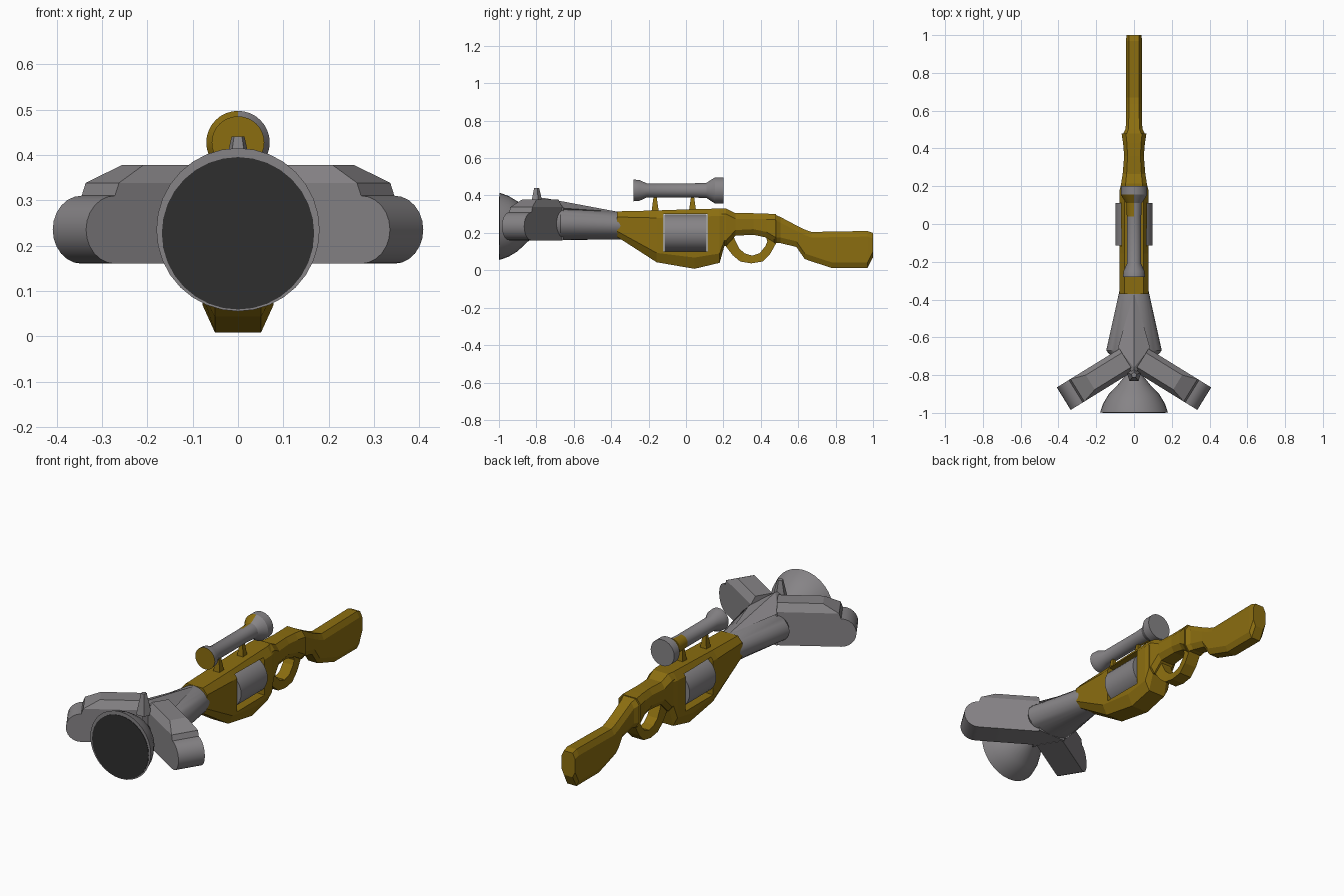
import bpy, bmesh, math
from mathutils import Vector

if "Cube" in bpy.data.objects:
    bpy.data.objects.remove(bpy.data.objects["Cube"])


def material(name, col):
    m = bpy.data.materials.new(name)
    m.diffuse_color = (*col, 1)
    m.use_nodes = True
    m.node_tree.nodes["Principled BSDF"].inputs["Base Color"].default_value = m.diffuse_color
    return m


GOLD = material("dark gold", (0.26, 0.155, 0.005))
GREY = material("warm grey", (0.24, 0.23, 0.24))
DARK = material("charcoal", (0.028, 0.028, 0.028))


def make(name, verts, faces, mats, smooth=False):
    me = bpy.data.meshes.new(name)
    me.from_pydata(verts, [], faces)
    bm = bmesh.new()
    bm.from_mesh(me)
    bmesh.ops.recalc_face_normals(bm, faces=bm.faces)
    bm.to_mesh(me)
    bm.free()
    for m in mats:
        me.materials.append(m)
    if smooth:
        me.shade_smooth()
        me.set_sharp_from_angle(angle=math.radians(30))
    ob = bpy.data.objects.new(name, me)
    bpy.context.collection.objects.link(ob)
    return ob


def loft(name, rings, mat, smooth=False):
    n = len(rings[0])
    verts = [p for r in rings for p in r]
    faces = [tuple(range(n)), tuple(range(len(verts) - n, len(verts)))]
    for i in range(len(rings) - 1):
        for j in range(n):
            k = (j + 1) % n
            faces.append((i * n + j, i * n + k, (i + 1) * n + k, (i + 1) * n + j))
    return make(name, verts, faces, [mat], smooth)


def octagon(y, zb, zt, w, cb=0.03, ct=0.03, inner=0.65):
    """Chamfered box section, bottom to top heights zb..zt, half width w."""
    half = [(w * inner, zb), (w, zb + cb), (w, zt - ct), (w * inner, zt)]
    return [(x, y, z) for x, z in half] + [(-x, y, z) for x, z in reversed(half)]


def ellipse(y, zc, rx, rz, n=32):
    return [(rx * math.cos(2 * math.pi * i / n), y, zc + rz * math.sin(2 * math.pi * i / n))
            for i in range(n)]


def lathe(name, prof, zc, mat, n=32):
    return loft(name, [ellipse(y, zc, r, r, n) for y, r in prof], mat, True)


# Receiver with a window for the drum
receiver = loft("receiver", [
    octagon(-0.37, 0.18, 0.315, 0.076, 0.03, 0.03),
    octagon(-0.157, 0.043, 0.32, 0.078, 0.05, 0.04),
    octagon(0.045, 0.008, 0.327, 0.078, 0.06, 0.04),
    octagon(0.18, 0.04, 0.33, 0.076, 0.05, 0.04),
    octagon(0.205, 0.13, 0.33, 0.07, 0.03, 0.04)], GOLD)
cutter = loft("window_cutter", [
    [(x, y, z) for x, z in ((-0.2, 0.1), (0.2, 0.1), (0.2, 0.3), (-0.2, 0.3))]
    for y in (-0.12, 0.115)], GOLD)
cutter.hide_render = True
cutter.hide_viewport = True
mod = receiver.modifiers.new("window", 'BOOLEAN')
mod.operation = 'DIFFERENCE'
mod.solver = 'EXACT'
mod.object = cutter

# Revolving drum
lathe("drum", [(-0.115, 0.099), (0.11, 0.099)], 0.2, GREY)

# Grip and shoulder stock
loft("grip", [
    octagon(0.19, 0.13, 0.33, 0.068),
    octagon(0.215, 0.13, 0.33, 0.068),
    octagon(0.265, 0.185, 0.305, 0.06),
    octagon(0.36, 0.19, 0.305, 0.052),
    octagon(0.43, 0.175, 0.303, 0.058),
    octagon(0.48, 0.145, 0.3, 0.066)], GOLD)
loft("stock", [
    octagon(0.47, 0.145, 0.3, 0.062),
    octagon(0.505, 0.145, 0.285, 0.044),
    octagon(0.59, 0.125, 0.24, 0.042),
    octagon(0.635, 0.06, 0.218, 0.042),
    octagon(0.67, 0.048, 0.205, 0.042),
    octagon(0.78, 0.012, 0.207, 0.042),
    octagon(0.97, 0.012, 0.21, 0.042),
    octagon(1.0, 0.07, 0.2, 0.04)], GOLD)

# Trigger guard: pairs of outer and inner points
guard = [((0.2, 0.15), (0.25, 0.2)), ((0.215, 0.125), (0.26, 0.165)), ((0.25, 0.08), (0.285, 0.115)),
         ((0.29, 0.047), (0.315, 0.09)), ((0.35, 0.037), (0.355, 0.078)), ((0.41, 0.047), (0.395, 0.092)),
         ((0.45, 0.088), (0.425, 0.13)), ((0.485, 0.15), (0.435, 0.155)), ((0.485, 0.18), (0.42, 0.2))]
loft("trigger_guard", [[(-0.036, *o), (0.036, *o), (0.03, *i), (-0.03, *i)] for o, i in guard], GOLD)

# Flaring barrel
loft("barrel", [ellipse(y, (b + t) / 2, w, (t - b) / 2) for y, b, t, w in (
    (-0.34, 0.165, 0.312, 0.074), (-0.67, 0.162, 0.335, 0.147), (-0.76, 0.162, 0.335, 0.07))],
    GREY, True)

# Central hub and raised rib on top
loft("hub", [[(-0.085, -0.655, z), (0.085, -0.655, z), (0, -0.81, z)] for z in (0.162, 0.335)], GREY)
make("top_rib", [(0, -0.36, 0.312), (-0.085, -0.655, 0.332), (0.085, -0.655, 0.332),
                 (0, -0.76, 0.387), (0, -0.81, 0.38), (0, -0.7, 0.3)],
     [(0, 1, 3), (0, 3, 2), (1, 4, 3), (2, 3, 4), (0, 5, 1), (0, 2, 5), (1, 5, 4), (2, 4, 5)], [GREY])

# Two swept side arms with rounded ends and chamfered tops
for s, side in ((1, "right"), (-1, "left")):
    def place(u, v, z):
        return (s * (0.04 + 0.851 * u + 0.525 * v), -0.72 - 0.525 * u + 0.851 * v, z)
    prof = [(0, 0.16)]
    for i in range(13):
        a = -math.pi / 2 + math.pi * i / 12
        prof.append((0.315 + 0.075 * math.cos(a), 0.235 + 0.075 * math.sin(a)))
    prof += [(0.305, 0.337), (0, 0.337)]
    loft(side + "_arm", [[place(u, v, z) for u, z in prof] for v in (-0.07, 0.07)], GREY, True)
    loft(side + "_arm_top", [
        [place(u, v, z) for u, v in ((0, -h), (e, -h), (e, h), (0, h))]
        for z, e, h in ((0.33, 0.305, 0.07), (0.338, 0.305, 0.07), (0.378, 0.225, 0.045))], GREY)

# Bell at the muzzle with a dark mouth
lathe("muzzle_bell", [(-0.998, 0.18), (-0.95, 0.163), (-0.9, 0.133), (-0.85, 0.085),
                      (-0.8, 0.045), (-0.76, 0.02)], 0.235, GREY)
lathe("muzzle_mouth", [(-1.0, 0.168), (-0.995, 0.168)], 0.227, DARK)

# Front sight post, five sided
loft("front_sight", [
    [(r * math.sin(2 * math.pi * i / 5), -0.8 + r * math.cos(2 * math.pi * i / 5), z) for i in range(5)]
    for z, r in ((0.33, 0.04), (0.385, 0.028), (0.44, 0.015))], GREY)

# Scope: gold front lens, partly gold rear taper
scope = lathe("scope", [(-0.28, 0.058), (-0.25, 0.056), (-0.21, 0.038), (0.04, 0.038),
                        (0.11, 0.041), (0.155, 0.07), (0.2, 0.07)], 0.427, GREY)
scope.data.materials.append(GOLD)
for p in scope.data.polygons:
    c = p.center
    if c.y < -0.275 or (0.05 < c.y < 0.15 and c.x < 0):
        p.material_index = 1

# Scope mounts
for name, y in (("front_mount", -0.165), ("rear_mount", 0.035)):
    loft(name, [[(sx * a, y + sy * a, z) for sx, sy in ((-1, -1), (1, -1), (1, 1), (-1, 1))]
                for z, a in ((0.31, 0.02), (0.395, 0.008))], GOLD)
